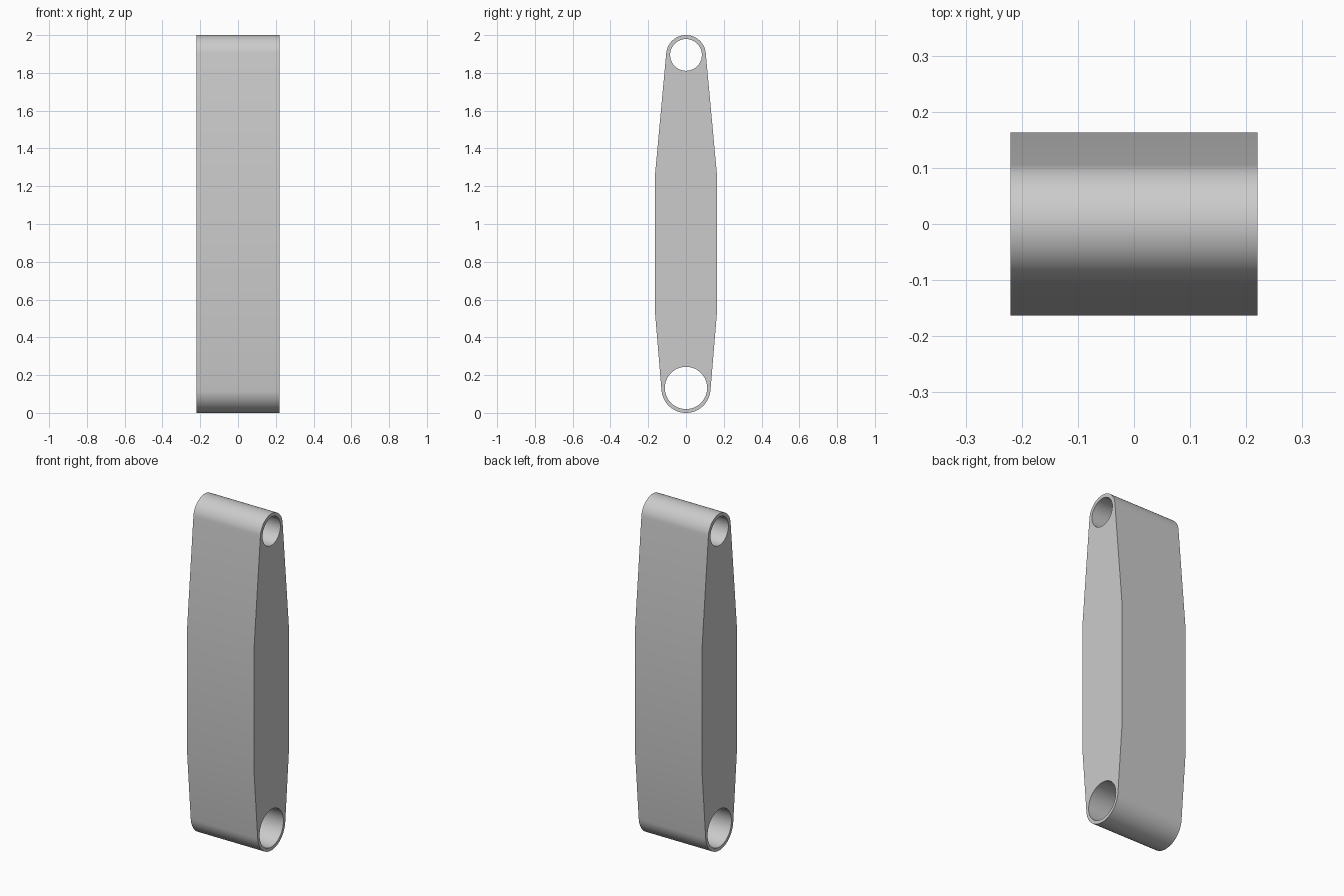
import bpy
from math import sin, cos, radians, pi

if "Cube" in bpy.data.objects:
    bpy.data.objects.remove(bpy.data.objects["Cube"])

HALF_WIDTH = 0.22


def arc(cz, r, a0, a1, n):
    """Points (y, z) on an arc around (0, cz), angles in degrees."""
    return [(r * cos(radians(a0 + (a1 - a0) * i / n)),
             cz + r * sin(radians(a0 + (a1 - a0) * i / n))) for i in range(n + 1)]


def add_loop(curve, pts):
    s = curve.splines.new('POLY')
    s.points.add(len(pts) - 1)
    for p, (y, z) in zip(s.points, pts):
        p.co = (y, z, 0, 1)
    s.use_cyclic_u = True


# Side profile: rounded ends joined by a wider straight waist
outline = ([(0.163, 0.52), (0.163, 1.27)]
           + arc(1.895, 0.105, 5, 175, 32)
           + [(-0.163, 1.27), (-0.163, 0.52)]
           + arc(0.13, 0.13, 184, 356, 32))

curve = bpy.data.curves.new("link_plate", 'CURVE')
curve.dimensions = '2D'
curve.fill_mode = 'BOTH'
curve.extrude = HALF_WIDTH
add_loop(curve, outline)

# Upper and lower pin bores
for cz, r in ((1.895, 0.084), (0.132, 0.112)):
    add_loop(curve, arc(cz, r, 0, 360, 48)[:-1])

# Stand the profile in the YZ plane, extruded along X
link = bpy.data.objects.new("link_plate", curve)
bpy.context.collection.objects.link(link)
link.rotation_euler = (pi / 2, 0, pi / 2)
bpy.context.view_layer.objects.active = link
link.select_set(True)
bpy.ops.object.convert(target='MESH')
bpy.ops.object.transform_apply(location=False, rotation=True, scale=False)

# Weld the caps to the walls and smooth the rounded parts
bpy.ops.object.mode_set(mode='EDIT')
bpy.ops.mesh.select_all(action='SELECT')
bpy.ops.mesh.remove_doubles(threshold=0.0001)
bpy.ops.mesh.normals_make_consistent(inside=False)
bpy.ops.object.mode_set(mode='OBJECT')
bpy.ops.object.shade_smooth_by_angle(angle=radians(35))
